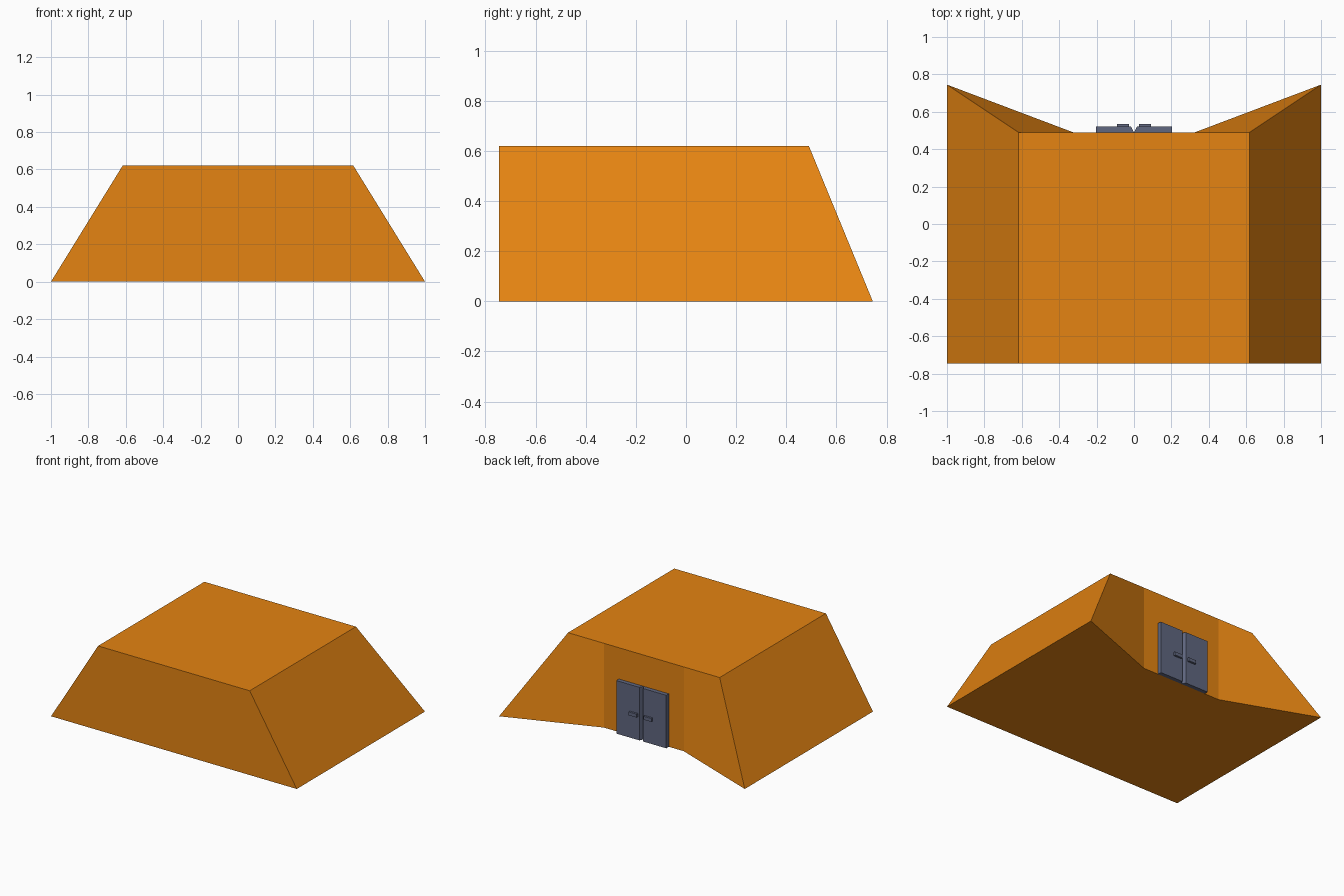
import bpy
import bmesh

if "Cube" in bpy.data.objects:
    bpy.data.objects.remove(bpy.data.objects["Cube"])


def material(name, rgb):
    mat = bpy.data.materials.new(name)
    mat.diffuse_color = (*rgb, 1.0)
    mat.use_nodes = True
    mat.node_tree.nodes["Principled BSDF"].inputs["Base Color"].default_value = mat.diffuse_color
    return mat


ORANGE = material("orange", (0.78, 0.23, 0.006))
SLATE = material("slate grey", (0.117, 0.135, 0.216))


def mesh_object(name, points, faces, mat):
    bm = bmesh.new()
    verts = [bm.verts.new(p) for p in points]
    for face in faces:
        bm.faces.new([verts[i] for i in face])
    bmesh.ops.recalc_face_normals(bm, faces=bm.faces)
    mesh = bpy.data.meshes.new(name)
    bm.to_mesh(mesh)
    bm.free()
    mesh.materials.append(mat)
    obj = bpy.data.objects.new(name, mesh)
    bpy.context.collection.objects.link(obj)
    return obj


def prism(name, lower, upper, z0, z1, mat):
    """Closed solid between two matching outlines."""
    n = len(lower)
    points = [(x, y, z0) for x, y in lower] + [(x, y, z1) for x, y in upper]
    faces = [range(n), range(n, 2 * n)]
    faces += [(i, (i + 1) % n, n + (i + 1) % n, n + i) for i in range(n)]
    return mesh_object(name, points, faces, mat)


# Sloped bunker body with flared wings around the entrance
WALL_Y, END_Y = 0.49, 0.745
ground = [(-1, -END_Y), (1, -END_Y), (1, END_Y),
          (0.325, WALL_Y), (-0.325, WALL_Y), (-1, END_Y)]
roof = [(-0.617, -END_Y), (0.617, -END_Y), (0.617, WALL_Y),
        (0.325, WALL_Y), (-0.325, WALL_Y), (-0.617, WALL_Y)]
prism("bunker_body", ground, roof, 0, 0.62, ORANGE)

# Two door leaves with a bevelled meeting edge, each with a bar handle
for side, s in (("left", -1), ("right", 1)):
    leaf = [(0, WALL_Y), (s * 0.203, WALL_Y), (s * 0.203, 0.52), (s * 0.016, 0.52)]
    prism(side + "_door", leaf, leaf, 0, 0.39, SLATE)
    bar = [(s * 0.028, 0.518), (s * 0.092, 0.518), (s * 0.092, 0.535), (s * 0.028, 0.535)]
    prism(side + "_door_handle", bar, bar, 0.17, 0.195, SLATE)
